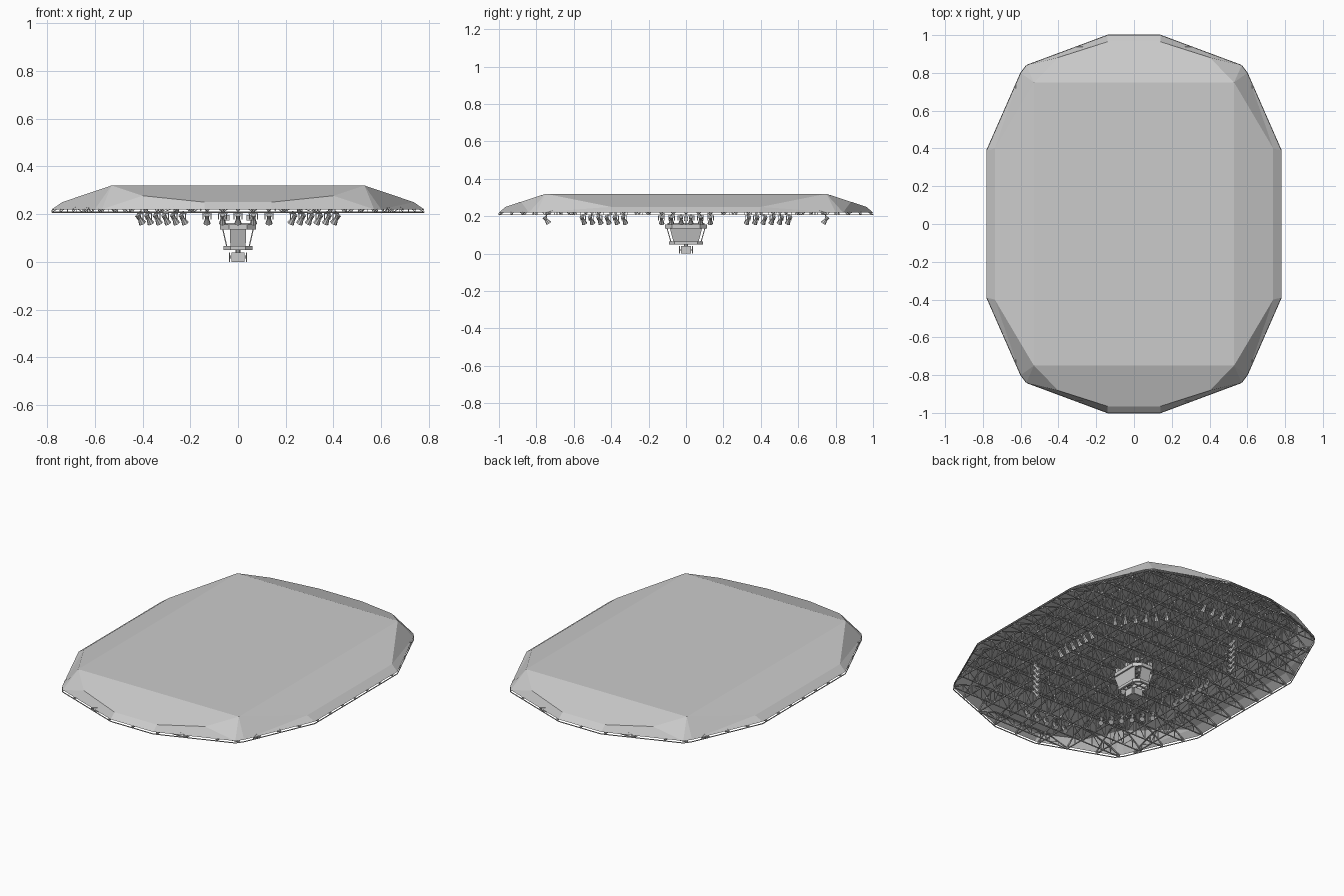
import bpy, bmesh, math
from mathutils import Vector, Matrix

if "Cube" in bpy.data.objects:
    bpy.data.objects.remove(bpy.data.objects["Cube"])


def finish(name, bm, recalc=True):
    if recalc:
        bmesh.ops.recalc_face_normals(bm, faces=bm.faces)
    me = bpy.data.meshes.new(name)
    bm.to_mesh(me)
    bm.free()
    ob = bpy.data.objects.new(name, me)
    bpy.context.collection.objects.link(ob)
    return ob


def beam(bm, a, b, w=0.004):
    # square bar between two points, open ended
    a, b = Vector(a), Vector(b)
    d = b - a
    if d.length < 1e-4:
        return
    up = Vector((0, 0, 1)) if abs(d.normalized().z) < 0.95 else Vector((1, 0, 0))
    s = d.cross(up).normalized() * w / 2
    t = s.cross(d).normalized() * w / 2
    rings = [[bm.verts.new(p + o) for o in (s + t, t - s, -s - t, s - t)] for p in (a, b)]
    for i in range(4):
        j = (i + 1) % 4
        bm.faces.new((rings[0][i], rings[0][j], rings[1][j], rings[1][i]))


def box(bm, c, size, rot=None):
    m = Matrix.Translation(c) @ (rot or Matrix()) @ Matrix.Diagonal((*size, 1))
    bmesh.ops.create_cube(bm, size=1, matrix=m)


# roof shell: one quarter, mirrored twice
Q = {'T': (.53, .75, .32), 'F': (.14, .965, .25), 'C': (.40, .882, .277),
     'S': (.737, .40, .25), 'A': (.14, 1, .22), 'B': (.57, .84, .22),
     'D': (.60, .80, .22), 'E': (.78, .39, .22),
     't': (0, .75, .32), 'f': (0, .965, .25), 'a': (0, 1, .22),
     'u': (.53, 0, .32), 's': (.737, 0, .25), 'e': (.78, 0, .22), 'o': (0, 0, .32)}
bm = bmesh.new()
for sx in (1, -1):
    for sy in (1, -1):
        v = {k: bm.verts.new((x * sx, y * sy, z)) for k, (x, y, z) in Q.items()}
        for f in ('ouTt', 'tTCFf', 'fFAa', 'FCBA', 'CTB', 'TDB', 'TSD', 'SED', 'uTSs' [::-1], 'sSEe'):
            bm.faces.new([v[k] for k in f])
bmesh.ops.remove_doubles(bm, verts=bm.verts, dist=1e-4)
bmesh.ops.recalc_face_normals(bm, faces=bm.faces)
bmesh.ops.dissolve_limit(bm, angle_limit=0.01, verts=bm.verts, edges=bm.edges)
finish('roof_shell', bm)

# roof trusses following the shell
RIM = [Vector(Q[k][:2]) for k in 'aABDEe']


def half_width(c, axis):
    # extent of the outline along one axis at offset c on the other
    c = abs(c)
    for p, q in zip(RIM, RIM[1:]):
        lo, hi = sorted((p[1 - axis], q[1 - axis]))
        if hi > lo and lo <= c <= hi:
            return p[axis] + (q[axis] - p[axis]) * (c - p[1 - axis]) / (q[1 - axis] - p[1 - axis])
    return 0


def top_z(x, y):
    x, y = abs(x), abs(y)
    d = 9
    for p, q in zip(RIM, RIM[1:]):
        e = (q - p).normalized()
        d = min(d, abs((x - p.x) * e.y - (y - p.y) * e.x))
    return min(.31, .31 - .326 * (y - .75), .31 - .341 * (x - .53), .217 + .8 * d)


LOW = .208
for axis, step, count, name in ((0, .117, 8, 'cross_trusses'), (1, .156, 4, 'long_trusses')):
    bm = bmesh.new()
    for k in range(-count, count + 1):
        c = k * step
        h = half_width(c, axis)
        n = max(2, 2 * round(h / .065))

        def pt(i, top):
            u = -h + 2 * h * i / n
            x, y = (u, c) if axis == 0 else (c, u)
            return (x, y, top_z(x, y) if top else LOW)
        beam(bm, pt(0, False), pt(n, False), .005)
        for i in range(n):
            beam(bm, pt(i, True), pt(i + 1, True), .005)
            beam(bm, pt(i, i % 2), pt(i + 1, (i + 1) % 2), .003)
            beam(bm, pt(i, False), pt(i, True), .003)
    finish(name, bm, False)

# rim beam around the bottom of the shell
bm = bmesh.new()
for sx in (1, -1):
    for sy in (1, -1):
        for p, q in zip(RIM, RIM[1:]):
            beam(bm, (p.x * sx, p.y * sy, LOW), (q.x * sx, q.y * sy, LOW), .004)
finish('rim_beam', bm, False)


# floodlights, aimed at the middle
def floodlight(bm, x, y, ang):
    base = Matrix.Translation((x, y, .178)) @ Matrix.Rotation(ang, 4, 'Z')
    tilt = base @ Matrix.Rotation(math.radians(35), 4, 'Y')
    bmesh.ops.create_cone(bm, cap_ends=True, segments=8, radius1=.015, radius2=.008,
                          depth=.026, matrix=tilt @ Matrix.Translation((0, 0, -.008)))
    bmesh.ops.create_cone(bm, cap_ends=True, segments=8, radius1=.008, radius2=.011,
                          depth=.018, matrix=tilt @ Matrix.Translation((0, 0, .014)))
    for s in (-1, 1):
        beam(bm, base @ Vector((0, s * .017, 0)), base @ Vector((0, s * .017, .024)), .004)
    beam(bm, base @ Vector((0, -.019, .024)), base @ Vector((0, .019, .024)), .004)
    beam(bm, base @ Vector((0, 0, .022)), base @ Vector((0, 0, .034)), .006)


def row(name, a, b, n, ang):
    bm = bmesh.new()
    for i in range(n):
        p = Vector(a).lerp(Vector(b), i / (n - 1))
        floodlight(bm, p.x, p.y, ang)
    finish(name, bm)


for s, w in ((1, 'back'), (-1, 'front')):
    row(w + '_floodlights', (-.13, s * .745), (.13, s * .745), 5, s * math.pi / 2)
for s, w in ((1, 'right'), (-1, 'left')):
    row(w + '_floodlights', (s * .41, -.13), (s * .41, .13), 6, 0 if s > 0 else math.pi)
    for t, w2 in ((1, 'back'), (-1, 'front')):
        row(f'{w2}_{w}_floodlights', (s * .41, t * .33), (s * .23, t * .55), 6,
            math.atan2(t * .64, s * .77))


# hanging scoreboard
def octagon_ring(name, hx, hy, ch, z0, z1, t):
    bm = bmesh.new()

    def loop(o, z):
        x, y, c = hx - o, hy - o, ch - o * .59
        pts = [(x, y - c), (x - c, y), (c - x, y), (-x, y - c),
               (-x, c - y), (c - x, -y), (x - c, -y), (x, c - y)]
        return [bm.verts.new((*p, z)) for p in pts]
    ls = [loop(0, z0), loop(0, z1), loop(t, z1), loop(t, z0)]
    for a, b in zip(ls, ls[1:] + ls[:1]):
        for i in range(8):
            j = (i + 1) % 8
            bm.faces.new((a[i], a[j], b[j], b[i]))
    finish(name, bm)


octagon_ring('upper_ring_display', .075, .113, .038, .135, .156, .014)
octagon_ring('lower_ring_display', .061, .092, .030, .050, .066, .014)

bm = bmesh.new()


def screen(cb, ct, wb, wt, out):
    # tapered slab: centres, half widths, outward direction
    out = Vector(out)
    side = Vector((-out.y, out.x, 0))
    ring = []
    for off in (0, -.005):
        pts = [Vector(cb) - side * wb, Vector(cb) + side * wb,
               Vector(ct) + side * wt, Vector(ct) - side * wt]
        ring.append([bm.verts.new(p + out * off) for p in pts])
    bm.faces.new(ring[0])
    bm.faces.new(ring[1][::-1])
    for i in range(4):
        j = (i + 1) % 4
        bm.faces.new((ring[0][i], ring[1][i], ring[1][j], ring[0][j]))


for s in (1, -1):
    screen((s * .05, 0, .066), (s * .066, 0, .136), .068, .086, (s, 0, 0))
    screen((0, s * .082, .06), (0, s * .104, .136), .032, .034, (0, s, 0))
finish('main_screens', bm)

bm = bmesh.new()
box(bm, (0, 0, .02), (.056, .056, .036))
for s in (1, -1):
    box(bm, (s * .035, 0, .02), (.005, .056, .040))
    box(bm, (0, s * .035, .02), (.056, .005, .040))
    beam(bm, (s * .03, 0, .02), (s * .036, 0, .02), .012)
    beam(bm, (0, s * .03, .02), (0, s * .036, .02), .012)
bmesh.ops.create_cone(bm, cap_ends=True, segments=8, radius1=.01, radius2=.01, depth=.024,
                      matrix=Matrix.Translation((0, 0, .048)))
for s in (1, -1):
    beam(bm, (-.055, s * .04, .056), (.055, s * .04, .056), .006)
beam(bm, (0, -.085, .056), (0, .085, .056), .006)
finish('bottom_display', bm)

# suspension frame above the scoreboard
bm = bmesh.new()
for sx in (1, -1):
    beam(bm, (sx * .04, -.1, .16), (sx * .04, .1, .16), .008)
    for y in (-.08, 0, .08):
        beam(bm, (sx * .06, y, .15), (sx * .045, y, .21), .005)
        beam(bm, (-.068, y, .16), (.068, y, .16), .006)
        box(bm, (sx * .045, y, .185), (.02, .02, .022))
finish('suspension_frame', bm)
